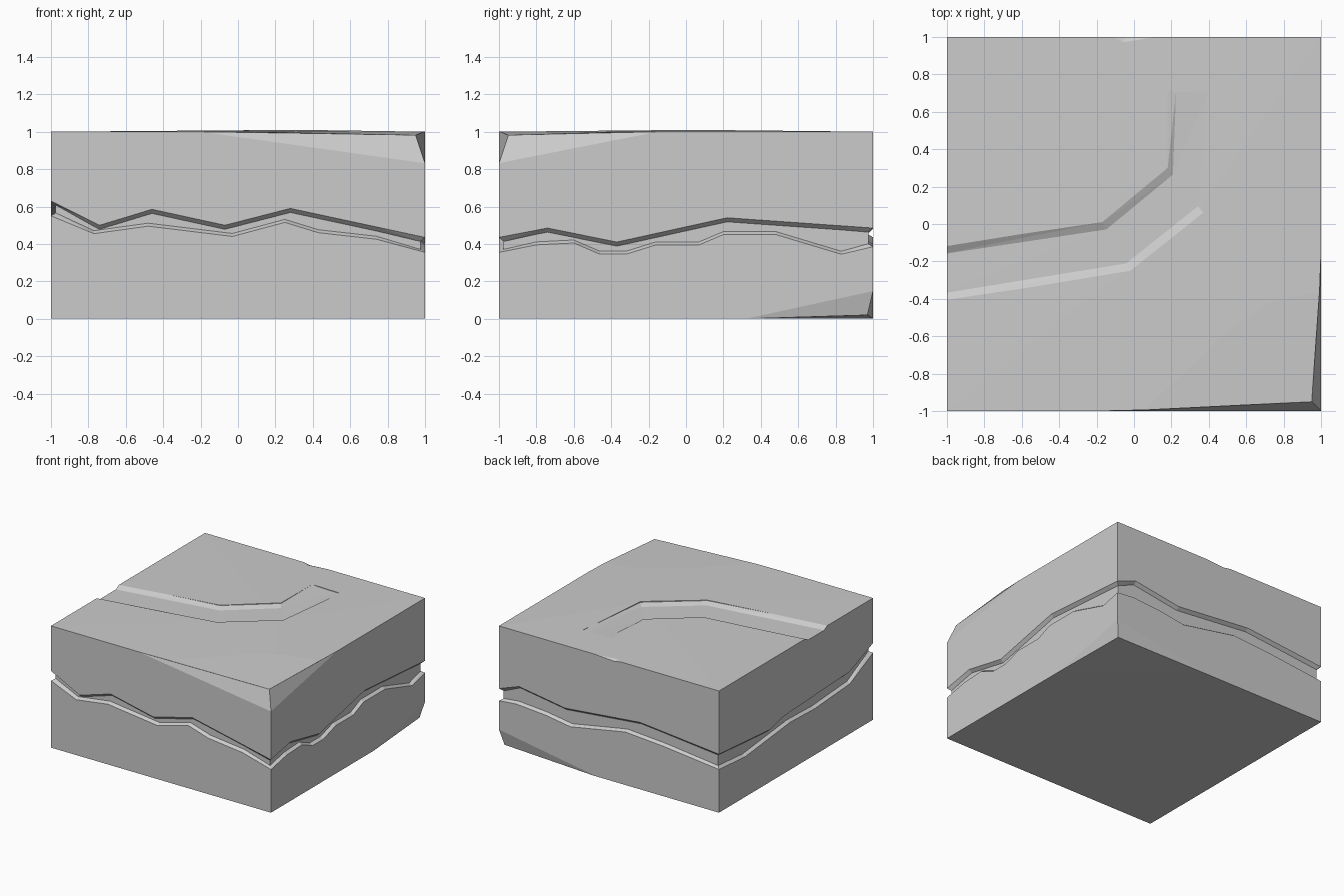
import bpy, bmesh
from mathutils import Vector

if "Cube" in bpy.data.objects:
    bpy.data.objects.remove(bpy.data.objects["Cube"])

# Crack lips: (distance round the block from the front-left corner, height)
UPPER = [(0, .63), (.26, .5), (.54, .585), (.93, .5), (1.28, .59), (2, .435), (2.26, .485),
         (2.63, .41), (3.22, .54), (4, .485), (4.18, .55), (4.6, .485), (5.28, .55), (6, .48),
         (6.66, .43), (6.83, .47), (7.24, .49), (7.7, .51), (8, .63)]
LOWER = [(0, .55), (.23, .455), (.52, .495), (.97, .44), (1.25, .515), (1.43, .46), (1.74, .425),
         (2, .355), (2.2, .395), (2.4, .405), (2.54, .345), (2.68, .345), (2.84, .395), (3.07, .395),
         (3.2, .45), (3.48, .45), (3.83, .345), (4, .385), (4.16, .40), (4.42, .38), (4.65, .345),
         (5.15, .435), (5.5, .41), (6, .355), (6.34, .33), (6.92, .39), (7.24, .38), (7.7, .41), (8, .55)]
INSET = .025


def height(profile, s):
    for (a, za), (b, zb) in zip(profile, profile[1:]):
        if a <= s <= b:
            return za + (zb - za) * (s - a) / (b - a)


def around(s):
    side, t = int(s // 2), s % 2 - 1
    return [(t, -1), (1, t), (-t, 1), (-1, -t)][side]


# Block with the cracked groove, made of stacked perimeter loops
stations = sorted({s for s, _ in UPPER + LOWER if s < 8})
bm = bmesh.new()
loops = []
for inset, zf in ((0, lambda s: 0), (0, lambda s: height(LOWER, s)),
                  (INSET, lambda s: height(LOWER, s) + .016),
                  (INSET, lambda s: height(UPPER, s) - .022),
                  (0, lambda s: height(UPPER, s)), (0, lambda s: 1)):
    loop = []
    for s in stations:
        x, y = (max(-1 + inset, min(1 - inset, c)) for c in around(s))
        loop.append(bm.verts.new((x, y, zf(s))))
    loops.append(loop)
n = len(stations)
for low, high in zip(loops, loops[1:]):
    for i in range(n):
        j = (i + 1) % n
        bm.faces.new((low[i], low[j], high[j], high[i]))
# Flat base and a very low crown on the top face
for loop, centre in ((loops[0][::-1], (0, 0, 0)), (loops[-1], (.33, .05, 1.01))):
    c = bm.verts.new(centre)
    for i in range(n):
        bm.faces.new((loop[i], loop[(i + 1) % n], c))
bmesh.ops.triangulate(bm, faces=bm.faces)
bmesh.ops.recalc_face_normals(bm, faces=bm.faces)
mesh = bpy.data.meshes.new("stone_block")
bm.to_mesh(mesh)
bm.free()
block = bpy.data.objects.new("stone_block", mesh)
bpy.context.collection.objects.link(block)


def volume_of(m):
    b = bmesh.new()
    b.from_mesh(m)
    closed = all(len(e.link_faces) == 2 for e in b.edges)
    v = b.calc_volume(signed=True)
    b.free()
    return v, closed


def subtract(b):
    """Cut the bmesh b out of the block, keeping only a sound result."""
    bmesh.ops.triangulate(b, faces=b.faces)
    bmesh.ops.recalc_face_normals(b, faces=b.faces)
    m = bpy.data.meshes.new("chip_cutter")
    b.to_mesh(m)
    b.free()
    cutter = bpy.data.objects.new("chip_cutter", m)
    cutter.hide_render = True
    bpy.context.collection.objects.link(cutter)
    before = volume_of(block.data)[0]
    for solver in ("MANIFOLD", "EXACT", "FLOAT"):
        mod = block.modifiers.new("chip", "BOOLEAN")
        mod.operation, mod.solver, mod.object = "DIFFERENCE", solver, cutter
        deps = bpy.context.evaluated_depsgraph_get()
        deps.update()
        result = bpy.data.meshes.new_from_object(block.evaluated_get(deps))
        block.modifiers.remove(mod)
        v, closed = volume_of(result)
        if closed and before - .1 < v < before - 1e-6:
            block.data = result
            break
        print("rejected", solver, before, v, closed)
    bpy.data.objects.remove(cutter)


def carve(points, offset):
    """Cut away the convex hull of the points and their offset copies."""
    b = bmesh.new()
    for p in points:
        b.verts.new(p)
        b.verts.new(Vector(p) + Vector(offset))
    bmesh.ops.convex_hull(b, input=b.verts)
    bmesh.ops.delete(b, geom=[v for v in b.verts if not v.link_faces], context="VERTS")
    subtract(b)


# Broken top corner: shallow top flake, then front and right edge flakes
nose = (.95, -.95, .982)
carve([(-.2, -1.05, 1.004), (.7, -.88, 1.004), (.8, -.74, 1.004), (1.05, -.2, 1.004),
       (.72, -.93, .988), (.92, -.78, .988), nose, (1.05, -1.05, .98)], (0, 0, .1))
carve([(-.2, -1, 1), (.2, -1, .96), (.78, -1, .937), (1.01, -1, .83), nose, (1.01, -1, 1.02)], (0, -.1, 0))
carve([(1, -.15, 1), (1, -.3, .985), (1, -.68, .943), (1, -1.01, .83), nose, (1, -1.01, 1.03)], (.1, 0, 0))

# Broken bottom corner at the back right
foot = (.97, .97, .02)
carve([(1.02, .32, 0), (.89, .85, 0), (.12, 1.02, 0), foot, (1.02, 1.02, .02)], (0, 0, -.1))
carve([(1, .32, 0), (1, .92, .08), (1, 1.01, .15), foot, (1, 1.01, -.02)], (.1, 0, 0))
carve([(.12, 1, 0), (.9, 1, .075), (1.01, 1, .15), foot, (1.01, 1, -.03)], (0, .1, 0))

# Shallow worn channel across the top: outer rim, inner rim, floor height
SECTIONS = [((-1.05, -.42), (-1.05, -.12), .977), ((-.02, -.25), (-.17, .01), .984),
            ((.37, .06), (.18, .3), .986), ((.44, .7), (.18, .71), .999)]
b = bmesh.new()
rings = []
for outer, inner, floor in SECTIONS:
    o, i = Vector(outer), Vector(inner)
    step = (i - o).normalized() * .045
    rings.append([b.verts.new((*p, z)) for p, z in
                  ((o, 1.1), (o, 1.003), (o + step, floor), (i - step, floor), (i, 1.003), (i, 1.1))])
for r, q in zip(rings, rings[1:]):
    for k in range(6):
        b.faces.new((r[k], r[(k + 1) % 6], q[(k + 1) % 6], q[k]))
b.faces.new(rings[0])
b.faces.new(rings[-1])
subtract(b)

# Small nick on the back top edge
carve([(-.13, 1.01, 1.001), (-.06, .97, 1.001), (.2, 1.01, 1.001), (-.04, 1.01, .985)], (0, 0, .05))

# Merge coplanar triangles back into clean flat faces
bm = bmesh.new()
bm.from_mesh(block.data)
bmesh.ops.dissolve_limit(bm, angle_limit=.002, verts=bm.verts, edges=bm.edges)
bm.to_mesh(block.data)
bm.free()
